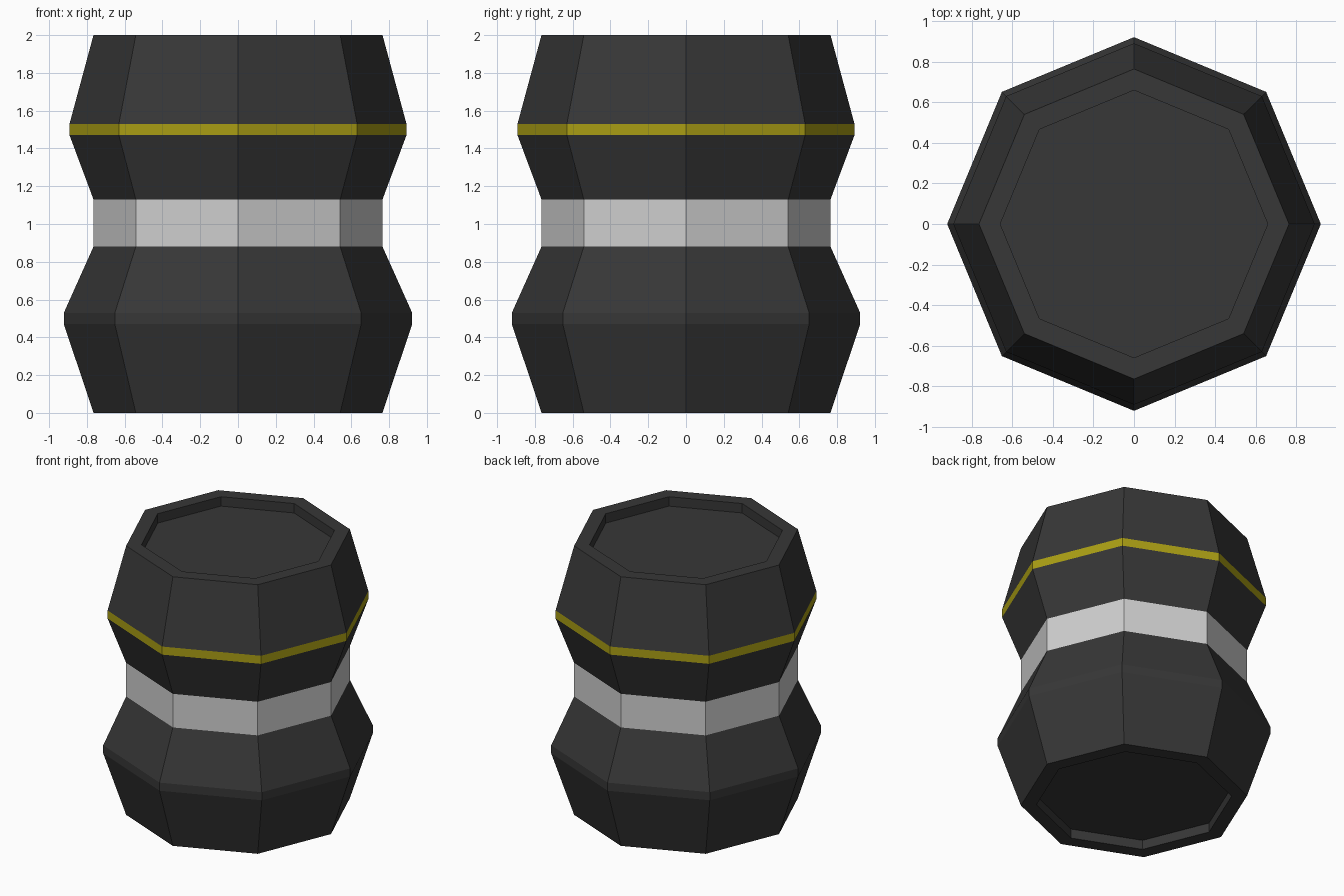
import bpy, bmesh, math

if "Cube" in bpy.data.objects:
    bpy.data.objects.remove(bpy.data.objects["Cube"])

SIDES = 8


def material(name, rgb):
    m = bpy.data.materials.new(name)
    m.diffuse_color = (*rgb, 1)
    m.use_nodes = True
    m.node_tree.nodes["Principled BSDF"].inputs["Base Color"].default_value = m.diffuse_color
    return m


dark = material("dark_shell", (0.038, 0.038, 0.038))
grey = material("light_grey_band", (0.62, 0.62, 0.62))
yellow = material("yellow_stripe", (0.40, 0.34, 0.007))

# Radius and height from the recessed base to the recessed lid
profile = [(0.66, 0.07), (0.66, 0.0), (0.765, 0.0), (0.922, 0.47), (0.922, 0.53),
           (0.765, 0.88), (0.765, 1.13), (0.892, 1.47), (0.892, 1.53),
           (0.765, 2.0), (0.66, 2.0), (0.66, 1.93)]

bm = bmesh.new()
rings = []
for r, z in profile:
    rings.append([bm.verts.new((r * math.cos(2 * math.pi * i / SIDES),
                                r * math.sin(2 * math.pi * i / SIDES), z))
                  for i in range(SIDES)])
for a, b in zip(rings, rings[1:]):
    for i in range(SIDES):
        j = (i + 1) % SIDES
        bm.faces.new((a[i], a[j], b[j], b[i]))
bm.faces.new(rings[0][::-1])
bm.faces.new(rings[-1])
bm.normal_update()

# Colour the waist and the stripe by height
for f in bm.faces:
    z = f.calc_center_median().z
    if abs(z - 1.005) < 0.02:
        f.material_index = 1
    elif abs(z - 1.5) < 0.02:
        f.material_index = 2

mesh = bpy.data.meshes.new("barrel_body")
bm.to_mesh(mesh)
bm.free()
for m in (dark, grey, yellow):
    mesh.materials.append(m)
bpy.context.collection.objects.link(bpy.data.objects.new("barrel_body", mesh))
